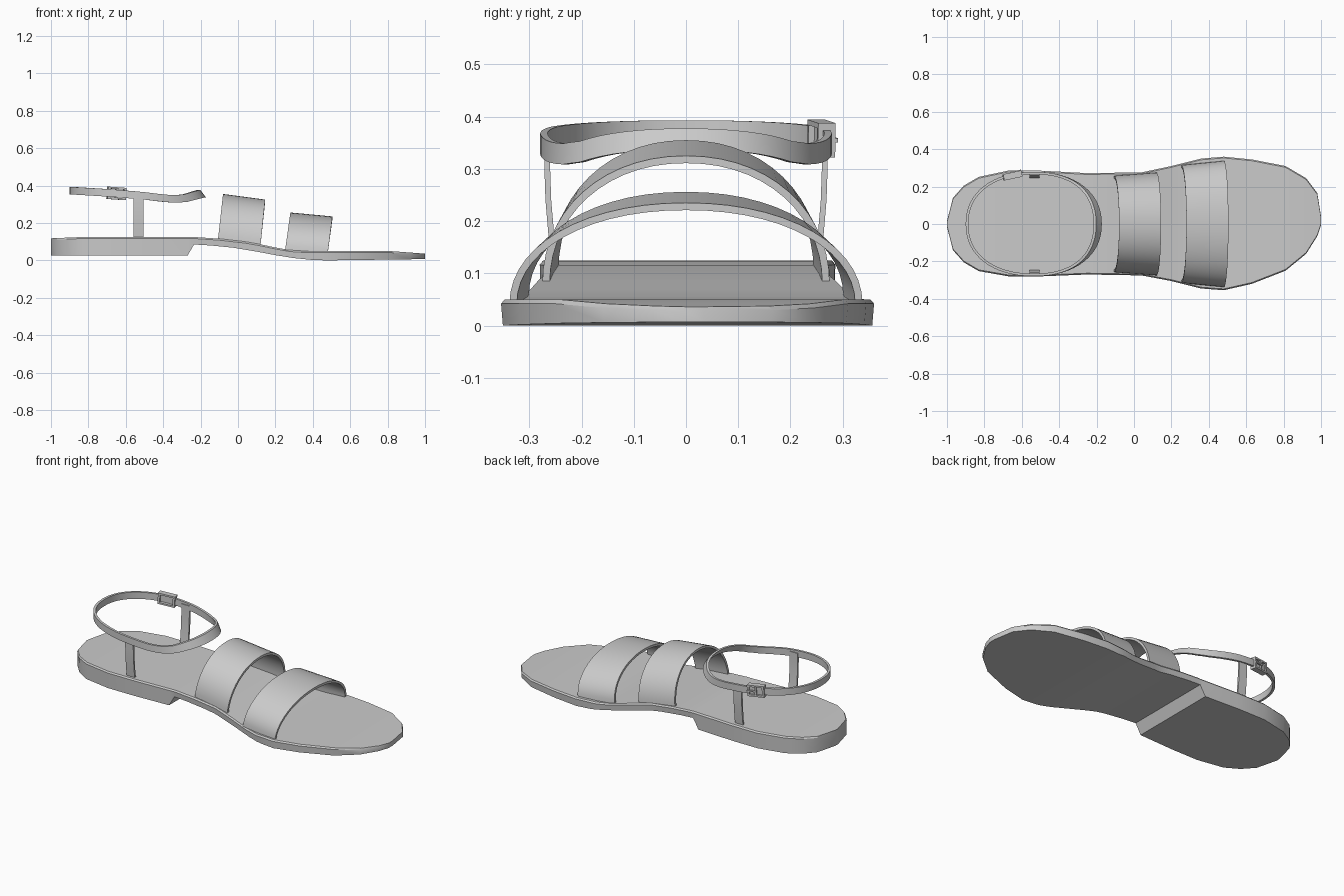
import bpy, bmesh
from math import pi, cos, sin, radians
from mathutils import Matrix, Vector

if "Cube" in bpy.data.objects:
    bpy.data.objects.remove(bpy.data.objects["Cube"])


def interp(table, x, col=1):
    for a, b in zip(table, table[1:]):
        if x <= b[0]:
            t = max(0.0, (x - a[0]) / (b[0] - a[0]))
            return a[col] + (b[col] - a[col]) * t
    return table[-1][col]


def finish(name, bm, angle=30):
    bmesh.ops.recalc_face_normals(bm, faces=bm.faces)
    me = bpy.data.meshes.new(name)
    bm.to_mesh(me)
    bm.free()
    ob = bpy.data.objects.new(name, me)
    bpy.context.collection.objects.link(ob)
    bpy.ops.object.select_all(action='DESELECT')
    ob.select_set(True)
    bpy.context.view_layer.objects.active = ob
    bpy.ops.object.shade_smooth_by_angle(angle=radians(angle))
    return ob


def loft(name, sections, closed=False):
    """Skin a list of equal-length cross-sections."""
    bm = bmesh.new()
    rows = [[bm.verts.new(p) for p in s] for s in sections]
    n = len(rows[0])
    pairs = list(zip(rows, rows[1:])) + ([(rows[-1], rows[0])] if closed else [])
    for a, b in pairs:
        for i in range(n):
            j = (i + 1) % n
            bm.faces.new((a[i], a[j], b[j], b[i]))
    if not closed:
        bm.faces.new(rows[0])
        bm.faces.new(rows[-1])
    return finish(name, bm)


def superell(a, n):
    c, s = cos(a), sin(a)
    f = lambda v: (abs(v) ** (2 / n)) * (1 if v >= 0 else -1)
    return f(c), f(s)


# Sole: outline (x, +y, -y), top height and underside with heel step
outline = [(-1, .015, -.015), (-.968, .14, -.14), (-.91, .205, -.205), (-.83, .252, -.252),
           (-.67, .286, -.28), (-.5, .285, -.28), (-.25, .272, -.27), (.04, .276, -.275),
           (.2, .31, -.305), (.36, .35, -.345), (.48, .36, -.354), (.63, .345, -.32),
           (.81, .31, -.25), (.92, .245, -.16), (.98, .165, -.065), (1, .04, -.005)]
top = [(-1, .118), (-.83, .125), (-.22, .124), (-.1, .116), (.04, .1), (.12, .086), (.2, .069),
       (.28, .055), (.36, .05), (.81, .05), (1, .036)]
under = [(-1, .025), (-.27, .025), (-.235, .085), (-.15, .08), (-.02, .067), (.1, .047),
         (.2, .028), (.3, .012), (.4, .002), (.48, 0), (.63, .002), (1, .007)]
xs = sorted({p[0] for t in (outline, top, under) for p in t})
sole = []
for x in xs:
    l, r = interp(outline, x), interp(outline, x, 2)
    zt, zb = interp(top, x), interp(under, x)
    d = min(.007, (l - r) * .2)
    sole.append([(x, r + d * .5, zb), (x, l - d * .5, zb), (x, l, zt - .008),
                 (x, l - d, zt), (x, r + d, zt), (x, r, zt - .008)])
loft("sole", sole)


# Wide arched straps; each edge is (foot x, crown x, half width, foot z, crown z)
def arch_strap(name, rear, front, th=.014, seg=28):
    def pt(edge, a, inset):
        fx, cx, w, z0, z1 = edge
        c, s = superell(a, 2.1)
        return (fx + (cx - fx) * s, c * (w - inset), z0 + s * (z1 - z0 - inset))
    loft(name, [[pt(rear, a, 0), pt(front, a, 0), pt(front, a, th), pt(rear, a, th)]
                for a in (pi * i / seg for i in range(seg + 1))])


arch_strap("instep_strap", (-.108, -.08, .258, .105, .355), (.12, .145, .275, .078, .325))
arch_strap("toe_strap", (.252, .28, .315, .055, .256), (.48, .505, .338, .04, .235))

# Ankle strap: closed band dipping at the sides, leaning back at the front
ring_z = [(-.9, .373), (-.68, .36), (-.5, .345), (-.4, .333), (-.33, .328), (-.27, .333),
          (-.22, .346), (-.17, .358)]
ring = []
N = 64
for i in range(N):
    a = 2 * pi * i / N
    c, s = superell(a, 2.2)
    x, y = -.536 + .364 * c, .279 * s
    z = interp(ring_z, x)
    k = max(0, cos(a)) ** 2
    lean = .03 * k
    u = Vector((cos(a), sin(a), 0)) * .014
    ring.append([(x, y, z - .02), (x - lean, y, z + .02),
                 (x - lean - u.x, y - u.y, z + .02), (x - u.x, y - u.y, z - .02)])
loft("ankle_strap", ring, True)

# Side posts joining the ankle strap to the sole
for side, name in ((1, "left_post"), (-1, "right_post")):
    rows = []
    for y, z in ((.256, .11), (.263, .17), (.269, .24), (.271, .30), (.271, .355)):
        rows.append([(-.558, side * y, z), (-.505, side * y, z),
                     (-.505, side * (y - .011), z), (-.558, side * (y - .011), z)])
    loft(name, rows)

# Buckle: frame bars, centre bar and prong
bm = bmesh.new()
place = (Matrix.Translation((-.65, .259, .358)) @ Matrix.Rotation(radians(12), 4, 'Z')
         @ Matrix.Rotation(radians(4), 4, 'Y'))
bars = [((-.044, 0, 0), (.012, .034, .066)), ((.044, 0, 0), (.012, .034, .066)),
        ((0, 0, .028), (.1, .034, .01)), ((0, 0, -.028), (.1, .034, .01)),
        ((0, .013, 0), (.01, .01, .056)), ((.022, .018, 0), (.056, .008, .008))]
for loc, size in bars:
    bmesh.ops.create_cube(bm, size=1, matrix=place @ Matrix.Translation(loc)
                          @ Matrix.Diagonal((*size, 1)))
finish("buckle", bm)
